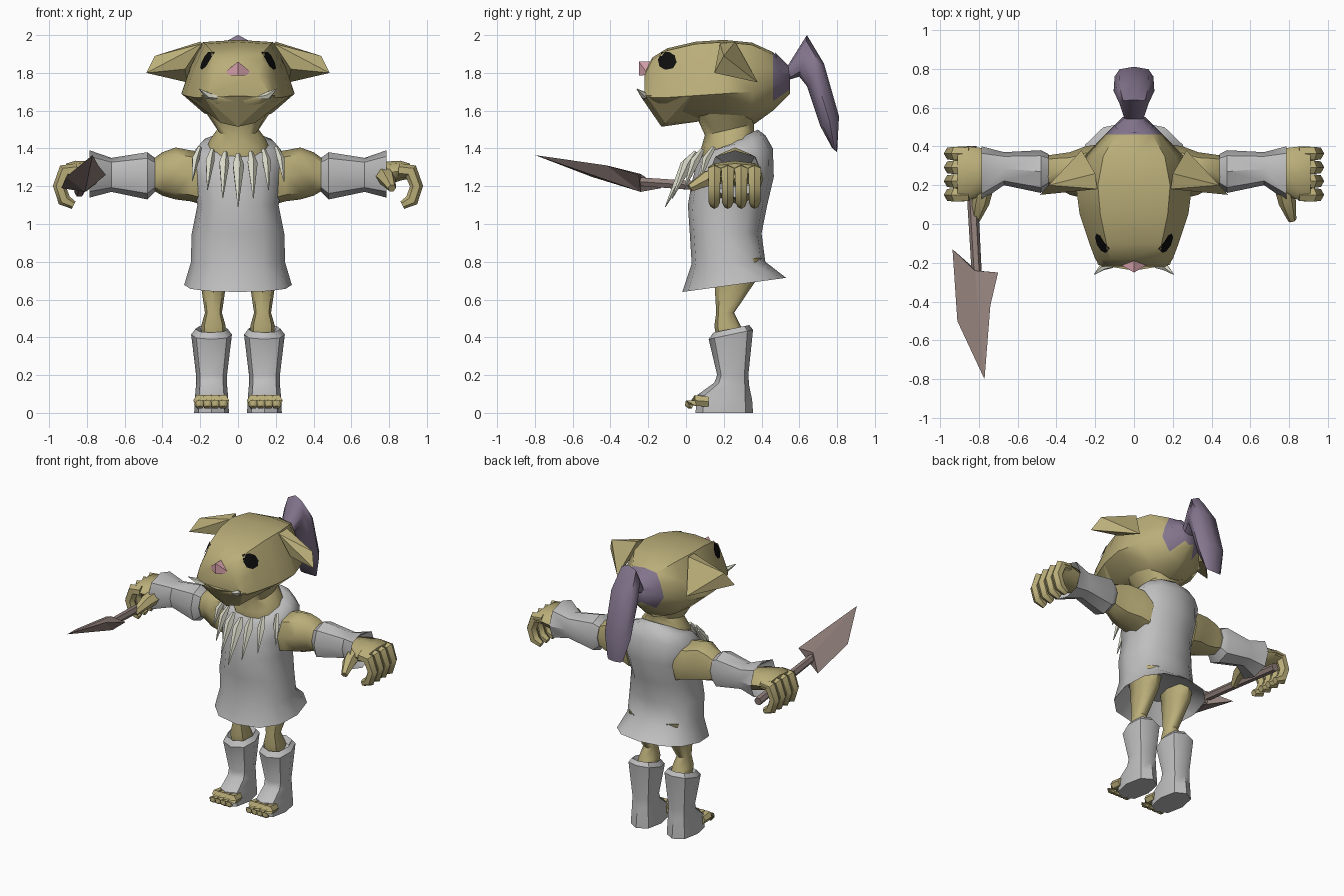
import bpy, bmesh, math
from mathutils import Vector

if "Cube" in bpy.data.objects:
    bpy.data.objects.remove(bpy.data.objects["Cube"])


def material(name, rgb):
    m = bpy.data.materials.new(name)
    m.use_nodes = True
    m.diffuse_color = (*rgb, 1)
    bsdf = next(n for n in m.node_tree.nodes if n.type == 'BSDF_PRINCIPLED')
    bsdf.inputs["Base Color"].default_value = (*rgb, 1)
    return m


SKIN = material("olive_skin", (.49, .42, .19))
CLOTH = material("grey_cloth", (.52, .52, .52))
HAIR = material("purple_hair", (.23, .18, .27))
PINK = material("pink_nose", (.70, .37, .42))
IVORY = material("ivory", (.68, .68, .57))
BROWN = material("brown_metal", (.29, .22, .20))
BLACK = material("black_eye", (.004, .004, .004))


def finish(name, bm, mat, angle=50):
    bmesh.ops.recalc_face_normals(bm, faces=bm.faces)
    me = bpy.data.meshes.new(name)
    bm.to_mesh(me)
    bm.free()
    me.materials.append(mat)
    for p in me.polygons:
        p.use_smooth = angle > 0
    me.set_sharp_from_angle(angle=math.radians(angle))
    ob = bpy.data.objects.new(name, me)
    bpy.context.scene.collection.objects.link(ob)
    return ob


def skin_rings(name, rings, mat, angle=50):
    """Bridge rings of points into a closed shell."""
    bm = bmesh.new()
    loops = [[bm.verts.new(p) for p in r] for r in rings]
    for a, b in zip(loops, loops[1:]):
        for i in range(len(a)):
            j = (i + 1) % len(a)
            bm.faces.new((a[i], a[j], b[j], b[i]))
    bm.faces.new(loops[0])
    bm.faces.new(loops[-1])
    return finish(name, bm, mat, angle)


def ring(c, u, v, n, e=.85):
    pts = []
    for i in range(n):
        t = math.tau * i / n
        co, si = math.cos(t), math.sin(t)
        pts.append(Vector(c) + Vector(u) * math.copysign(abs(co) ** e, co)
                   + Vector(v) * math.copysign(abs(si) ** e, si))
    return pts


def upright(name, rows, mat, x=0, n=12, angle=50):
    """Rows: front y, front z, back y, back z, half width."""
    rings = [ring((x, (fy + by) / 2, (fz + bz) / 2),
                  (0, (by - fy) / 2, (bz - fz) / 2), (w, 0, 0), n)
             for fy, fz, by, bz, w in rows]
    return skin_rings(name, rings, mat, angle)


def sideways(name, rows, mat, s, n=8, angle=50):
    """Rows: x, front y, back y, low z, high z."""
    rings = [ring((s * x, (y0 + y1) / 2, (z0 + z1) / 2),
                  (0, (y1 - y0) / 2, 0), (0, 0, (z1 - z0) / 2), n)
             for x, y0, y1, z0, z1 in rows]
    return skin_rings(name, rings, mat, angle)


def tube(name, path, radii, mat, n=6, angle=50):
    path = [Vector(p) for p in path]
    rings = []
    for i, p in enumerate(path):
        d = (path[min(i + 1, len(path) - 1)] - path[max(i - 1, 0)]).normalized()
        u = d.cross(Vector((0, 1, 0) if abs(d.y) < .8 else (0, 0, 1))).normalized()
        rings.append(ring(p, u * radii[i], d.cross(u) * radii[i], n, 1))
    return skin_rings(name, rings, mat, angle)


def hull(name, pts, mat, s=1, angle=0):
    bm = bmesh.new()
    for x, y, z in pts:
        bm.verts.new((s * x, y, z))
    bmesh.ops.convex_hull(bm, input=bm.verts)
    return finish(name, bm, mat, angle)


# Tunic and neck
upright("tunic", [(.08, .78, .38, .78, .2), (-.02, .64, .53, .715, .285), (.03, .79, .42, .80, .25),
                  (.02, .95, .40, .95, .245), (.01, 1.1, .43, 1.1, .215),
                  (.03, 1.22, .465, 1.25, .24), (.06, 1.33, .46, 1.40, .25),
                  (.11, 1.38, .42, 1.47, .2), (.17, 1.4, .38, 1.5, .12)], CLOTH)
upright("neck", [(.09, 1.34, .36, 1.44, .17), (.08, 1.40, .36, 1.49, .15),
                 (.10, 1.47, .36, 1.53, .11), (.05, 1.58, .38, 1.6, .17)], SKIN)

# Head: rows of y, half width, top z, widest z, bottom z
head_rings = []
for y, w, top, wide, low in [(-.22, .17, 1.80, 1.68, 1.65), (-.18, .20, 1.88, 1.67, 1.60),
                             (-.10, .23, 1.93, 1.67, 1.56), (.05, .28, 1.965, 1.68, 1.55),
                             (.2, .30, 1.975, 1.69, 1.53), (.35, .255, 1.96, 1.70, 1.52),
                             (.46, .15, 1.91, 1.74, 1.60), (.55, .06, 1.81, 1.75, 1.69)]:
    half = [(.62 * w, top - .012), (.84 * w, (top + wide) / 2), (w, wide),
            (.6 * w, low + .35 * (wide - low))]
    outline = [(0, top)] + half + [(0, low)] + [(-x, z) for x, z in reversed(half)]
    head_rings.append([(x, y, z) for x, z in outline])
head = skin_rings("head", head_rings, SKIN)
head.data.materials.append(HAIR)
for p in head.data.polygons:
    if p.center.y > .45 and p.center.z > 1.68:
        p.material_index = 1
jaw = [(0, -.24, 1.675), (0, -.13, 1.515), (0, .12, 1.55)]
for s in (1, -1):
    jaw += [(s * .185, -.21, 1.68), (s * .27, .02, 1.675), (s * .09, -.11, 1.535)]
hull("lower_jaw", jaw, SKIN)
hull("nose", [(0, -.25, 1.86), (.085, -.2, 1.79), (-.085, -.2, 1.79),
              (0, -.25, 1.785), (0, -.17, 1.86)], PINK)

# Ponytail
upright("ponytail", [(.535, 1.70, .47, 1.91, .10), (.55, 1.765, .54, 1.84, .05),
                     (.60, 1.78, .64, 2.0, .075), (.64, 1.73, .73, 1.85, .105),
                     (.71, 1.52, .81, 1.57, .10), (.775, 1.40, .80, 1.38, .06)], HAIR, n=8)

# Necklace of claws
for i in range(-3, 4):
    k = abs(i)
    x, base_y = i * .075, .03 + .012 * k * k
    tip = (x * 1.08, base_y - .14 + .025 * k, 1.09 + .045 * k)
    tube(f"necklace_claw_{i + 4}", [(x * .9, base_y + .01, 1.37 + .012 * k),
                                   (x, base_y - .03, 1.31 + .012 * k), tip],
         [.012, .033 - .004 * k, .002], IVORY, 5, 40)

for s, side in ((1, "left"), (-1, "right")):
    # Face details
    hull(side + "_ear", [(.19, .18, 1.955), (.2, .26, 1.965), (.27, .38, 1.75),
                         (.44, .2, 1.89), (.485, .15, 1.80), (.28, .18, 1.82)], SKIN, s)
    tube(side + "_tusk", [(s * .11, -.215, 1.67), (s * .16, -.22, 1.68), (s * .205, -.26, 1.715)],
         [.012, .02, .002], IVORY, 5, 40)
    bm = bmesh.new()
    centre, across = Vector((s * .152, -.09, 1.855)), Vector((s * .7, .7, 0))
    rim = ring(centre, across * .058, (0, 0, .055), 8, 1)
    inner = ring(centre, across * .029, (0, 0, .028), 8, 1)
    snapped = []
    for p in rim + inner + [centre]:
        _, co, nor, _ = head.closest_point_on_mesh(p)
        snapped.append(bm.verts.new(co + nor * .007))
    for i in range(8):
        j = (i + 1) % 8
        bm.faces.new((snapped[i], snapped[j], snapped[8 + j], snapped[8 + i]))
        bm.faces.new((snapped[8 + i], snapped[8 + j], snapped[16]))
    finish(side + "_eye", bm, BLACK)

    # Arm and bracer
    sideways(side + "_upper_arm", [(.18, .13, .41, 1.10, 1.38), (.25, .13, .40, 1.12, 1.39),
                                   (.33, .15, .37, 1.13, 1.405), (.40, .19, .36, 1.15, 1.38),
                                   (.47, .2, .35, 1.19, 1.33)], SKIN, s)
    sideways(side + "_bracer", [(.44, .19, .36, 1.17, 1.35), (.48, .16, .38, 1.13, 1.38),
                                (.67, .2, .37, 1.17, 1.35), (.785, .12, .40, 1.14, 1.39),
                                (.70, .2, .36, 1.19, 1.33)], CLOTH, s, angle=35)

    # Hand
    sideways(side + "_palm", [(.68, .22, .35, 1.21, 1.32), (.77, .15, .39, 1.2, 1.33),
                              (.86, .12, .40, 1.23, 1.335), (.91, .12, .40, 1.24, 1.32)], SKIN, s)
    for f in range(4):
        y = .15 + f * .071
        path = [(.85, 1.285), (.915, 1.28), (.945, 1.2), (.92, 1.125), (.87, 1.10)]
        tube(f"{side}_finger_{f + 1}", [(s * x, y, z) for x, z in path],
             [.036, .04, .035, .035, .022], SKIN)
    tube(side + "_thumb", [(s * .77, .2, 1.26), (s * .79, .11, 1.24), (s * .815, .02, 1.19)],
         [.05, .045, .022], SKIN)

    # Leg, boot and toes
    upright(side + "_leg", [(.14, .82, .40, .82, .08), (.15, .70, .37, .70, .07),
                            (.16, .53, .255, .53, .045), (.15, .46, .29, .46, .065),
                            (.16, .40, .31, .40, .06)], SKIN, s * .13, 8)
    upright(side + "_boot", [(.17, .40, .31, .43, .07), (.145, .425, .335, .465, .085),
                             (.12, .39, .355, .44, .108), (.165, .2, .33, .2, .082),
                             (.15, .16, .335, .14, .082), (.06, .095, .35, .07, .088),
                             (.05, 0, .355, 0, .092)], CLOTH, s * .14, 8, 40)
    for t in range(4):
        x = s * (.08 + t * .041)
        tube(f"{side}_toe_{t + 1}", [(x, .12, .06), (x, .05, .065), (x, .015, .045), (x, .004, .03)],
             [.03, .034, .03, .015], SKIN)

# Spear held in the right hand
tube("spear_shaft", [(-.84, .4, 1.17), (-.83, .1, 1.2), (-.81, -.26, 1.225)], [.028, .028, .026], BROWN)
bm = bmesh.new()
barb_l, mid_l, tip, mid_r, barb_r, up, down = [bm.verts.new(p) for p in (
    (-.935, -.13, 1.19), (-.91, -.5, 1.25), (-.77, -.8, 1.365), (-.74, -.42, 1.31),
    (-.70, -.25, 1.26), (-.82, -.24, 1.265), (-.81, -.24, 1.17))]
for ridge in (up, down):
    for tri in ((barb_l, mid_l), (mid_l, tip), (tip, mid_r), (mid_r, barb_r)):
        bm.faces.new((ridge, *tri))
bm.faces.new((up, down, barb_l))
bm.faces.new((up, down, barb_r))
finish("spear_blade", bm, BROWN, 0)
